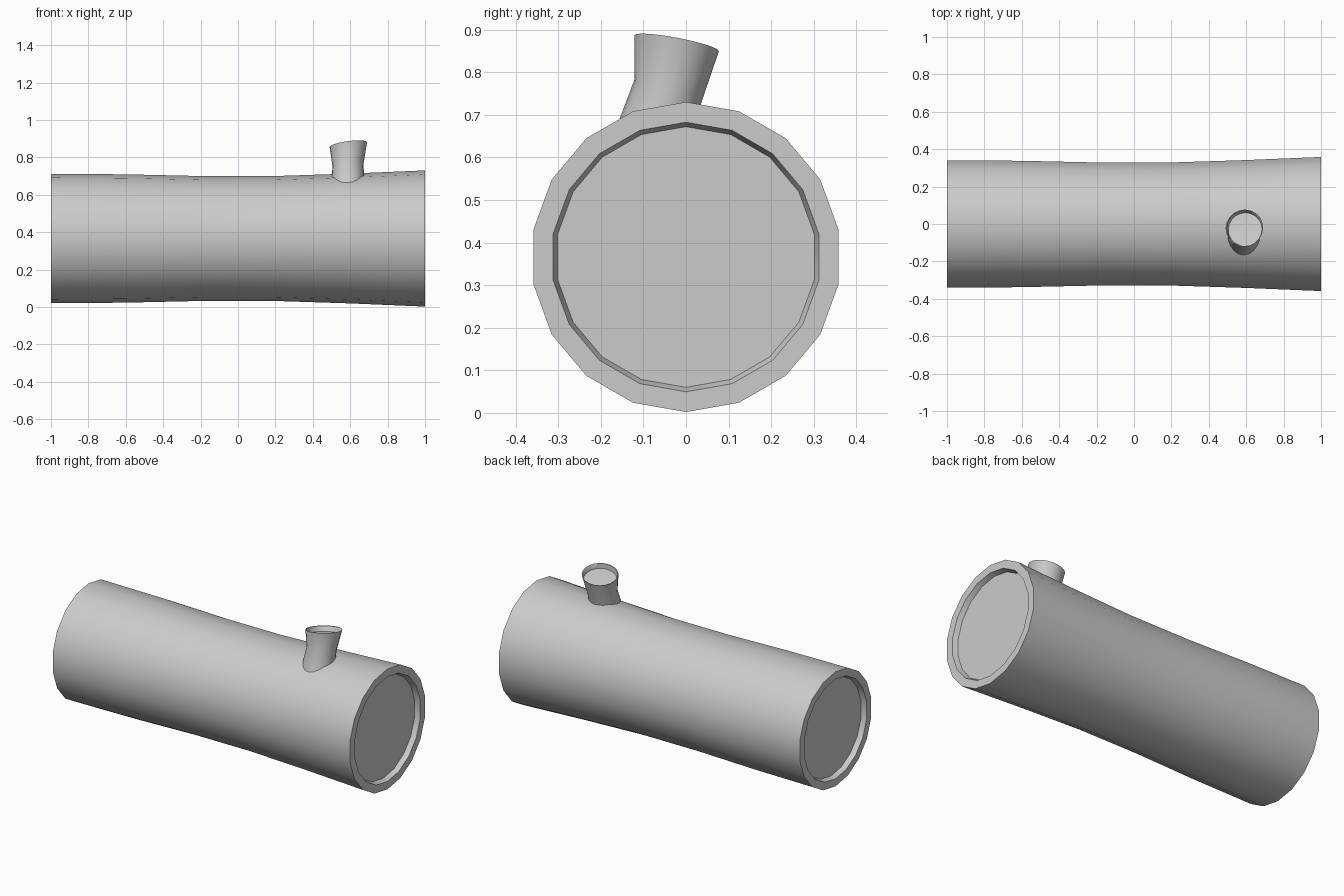
import bpy, bmesh, math
from mathutils import Vector

if "Cube" in bpy.data.objects:
    bpy.data.objects.remove(bpy.data.objects["Cube"])


def loft(name, rings, sides):
    """Skin a list of (centre, normal, radius) rings and cap both ends."""
    bm = bmesh.new()
    loops = []
    for centre, normal, radius in rings:
        n = Vector(normal).normalized()
        up = Vector((0, 0, 1)) if abs(n.x) > 0.9 else Vector((0, 1, 0))
        u = (up - n * up.dot(n)).normalized()
        v = n.cross(u)
        loop = []
        for i in range(sides):
            a = 2 * math.pi * i / sides
            loop.append(bm.verts.new(Vector(centre) + radius * (u * math.cos(a) + v * math.sin(a))))
        loops.append(loop)
    for a, b in zip(loops, loops[1:]):
        for i in range(sides):
            j = (i + 1) % sides
            bm.faces.new((a[i], a[j], b[j], b[i]))
    bm.faces.new(loops[0][::-1])
    bm.faces.new(loops[-1])
    bmesh.ops.recalc_face_normals(bm, faces=bm.faces)
    mesh = bpy.data.meshes.new(name)
    bm.to_mesh(mesh)
    bm.free()
    obj = bpy.data.objects.new(name, mesh)
    bpy.context.collection.objects.link(obj)
    bpy.ops.object.select_all(action='DESELECT')
    obj.select_set(True)
    bpy.context.view_layer.objects.active = obj
    bpy.ops.object.shade_smooth_by_angle(angle=math.radians(35))
    return obj


# Log: gently waisted trunk with a bark rim and recessed wood at both ends
depth = 0.03
profile = [
    (-1 + depth, 0.291), (-1, 0.301),
    (-1, 0.346), (-0.6, 0.343), (-0.2, 0.334), (0.2, 0.334), (0.6, 0.347), (1, 0.364),
    (1, 0.3165), (1 - depth, 0.306),
]
loft("log", [((x, 0, 0.366), (1, 0, 0), r) for x, r in profile], 18)

# Branch stub: bent, flared, with a shallow recessed tip
tip = (-0.13, 0.19, 1)
loft("branch_stub", [
    ((0.587, -0.085, 0.62), (0, 0.25, 1), 0.092),
    ((0.588, -0.042, 0.757), (-0.08, 0.35, 1), 0.083),
    ((0.590, -0.022, 0.868), tip, 0.101),
    ((0.592, -0.022, 0.867), tip, 0.098),
    ((0.594, -0.029, 0.838), tip, 0.091),
], 20)
